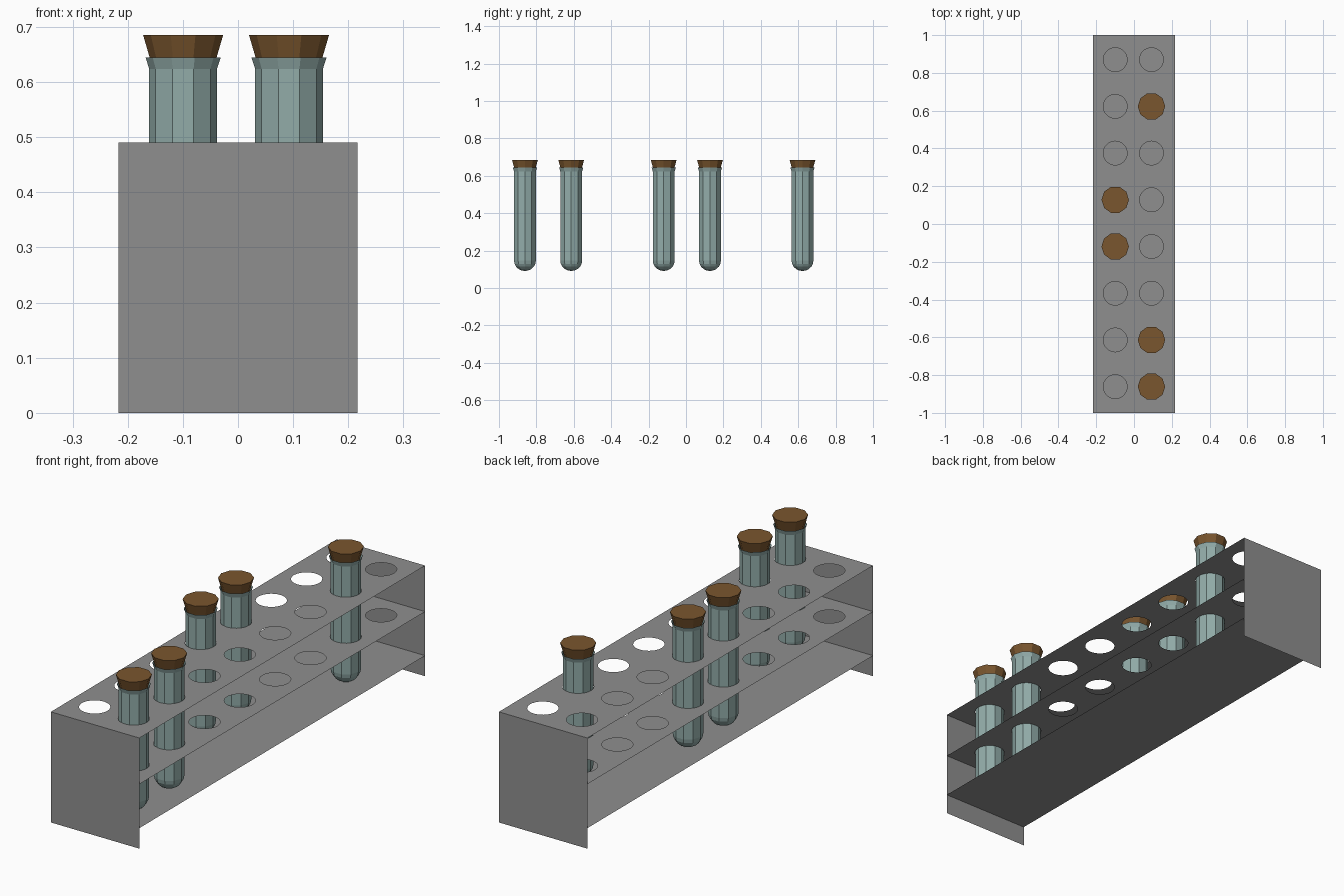
import bpy, bmesh, math

if "Cube" in bpy.data.objects:
    bpy.data.objects.remove(bpy.data.objects["Cube"])

HALF_W, HALF_L, TOP = 0.217, 1.0, 0.49
COLS = (-0.0995, 0.0925)
ROWS = [0.87 - 0.2473 * i for i in range(8)]
HOLE_R = 0.063


def material(name, srgb):
    m = bpy.data.materials.new(name)
    lin = [((c / 255 + 0.055) / 1.055) ** 2.4 for c in srgb]
    m.diffuse_color = (*lin, 1)
    m.use_nodes = True
    m.node_tree.nodes["Principled BSDF"].inputs["Base Color"].default_value = m.diffuse_color
    return m


metal = material("grey_metal", (143, 143, 143))
glass = material("pale_teal_glass", (146, 172, 169))
cork_mat = material("brown_cork", (122, 86, 46))


def add_object(name, mesh, mat, loc=(0, 0, 0)):
    if not mesh.materials:
        mesh.materials.append(mat)
    ob = bpy.data.objects.new(name, mesh)
    ob.location = loc
    bpy.context.collection.objects.link(ob)
    return ob


def sheet(name, corners):
    """Thin metal sheet from four corners."""
    me = bpy.data.meshes.new(name)
    me.from_pydata(corners, [], [(0, 1, 2, 3)])
    return add_object(name, me, metal)


def holed_shelf(name, z):
    """Flat filled outline with a circle cut for every tube position."""
    cu = bpy.data.curves.new(name + "_outline", 'CURVE')
    cu.dimensions = '2D'
    cu.fill_mode = 'BOTH'
    loops = [[(-HALF_W, -HALF_L), (HALF_W, -HALF_L), (HALF_W, HALF_L), (-HALF_W, HALF_L)]]
    for cx in COLS:
        for cy in ROWS:
            loops.append([(cx + HOLE_R * math.cos(a * math.tau / 28),
                           cy + HOLE_R * math.sin(a * math.tau / 28)) for a in range(28)])
    for pts in loops:
        sp = cu.splines.new('POLY')
        sp.points.add(len(pts) - 1)
        for p, (x, y) in zip(sp.points, pts):
            p.co = (x, y, 0, 1)
        sp.use_cyclic_u = True
    tmp = bpy.data.objects.new(name + "_tmp", cu)
    bpy.context.collection.objects.link(tmp)
    bpy.context.view_layer.update()
    me = bpy.data.meshes.new_from_object(tmp.evaluated_get(bpy.context.evaluated_depsgraph_get()))
    bpy.data.objects.remove(tmp)
    me.materials.clear()
    return add_object(name, me, metal, (0, 0, z))


def lathe(name, profile, cap_top, n=10):
    """Ten-sided turned shape from (radius, z) points, bottom to top."""
    bm = bmesh.new()
    rings = []
    for r, z in profile:
        if r == 0:
            rings.append([bm.verts.new((0, 0, z))] * n)
        else:
            rings.append([bm.verts.new((r * math.cos(i * math.tau / n),
                                        r * math.sin(i * math.tau / n), z)) for i in range(n)])
    for lo, hi in zip(rings, rings[1:]):
        for i in range(n):
            j = (i + 1) % n
            quad = [lo[i], lo[j], hi[j], hi[i]]
            bm.faces.new(list(dict.fromkeys(quad)))
    if cap_top:
        bm.faces.new(rings[-1])
    me = bpy.data.meshes.new(name)
    bm.to_mesh(me)
    bm.free()
    return me


# Rack: two end plates, solid base shelf, two drilled shelves
for name, y in (("front_end_plate", -HALF_L), ("back_end_plate", HALF_L)):
    sheet(name, [(-HALF_W, y, 0), (HALF_W, y, 0), (HALF_W, y, TOP), (-HALF_W, y, TOP)])
sheet("base_shelf", [(-HALF_W, -HALF_L, 0.091), (HALF_W, -HALF_L, 0.091),
                     (HALF_W, HALF_L, 0.091), (-HALF_W, HALF_L, 0.091)])
holed_shelf("middle_shelf", 0.286)
holed_shelf("top_shelf", TOP)

# Test tube: rounded bottom, straight wall, flared lip
R, DOME, FLOOR = 0.0615, 0.055, 0.0915
tube_profile = [(0 if k == 0 else R * math.sin(k * math.pi / 10),
                 FLOOR + DOME * (1 - math.cos(k * math.pi / 10))) for k in range(6)]
tube_profile += [(R, 0.624), (0.068, 0.644)]
tube_mesh = lathe("test_tube", tube_profile, False)

# Tapered cork reaching a little way into the tube
cork_mesh = lathe("cork", [(0, 0.62), (0.0535, 0.62), (0.0605, 0.644), (0.0725, 0.685)], True)

# Filled positions as (column, row)
for c, r in ((1, 1), (0, 3), (0, 4), (1, 6), (1, 7)):
    loc = (COLS[c], ROWS[r], 0)
    add_object("test_tube", tube_mesh, glass, loc)
    add_object("cork", cork_mesh, cork_mat, loc)
